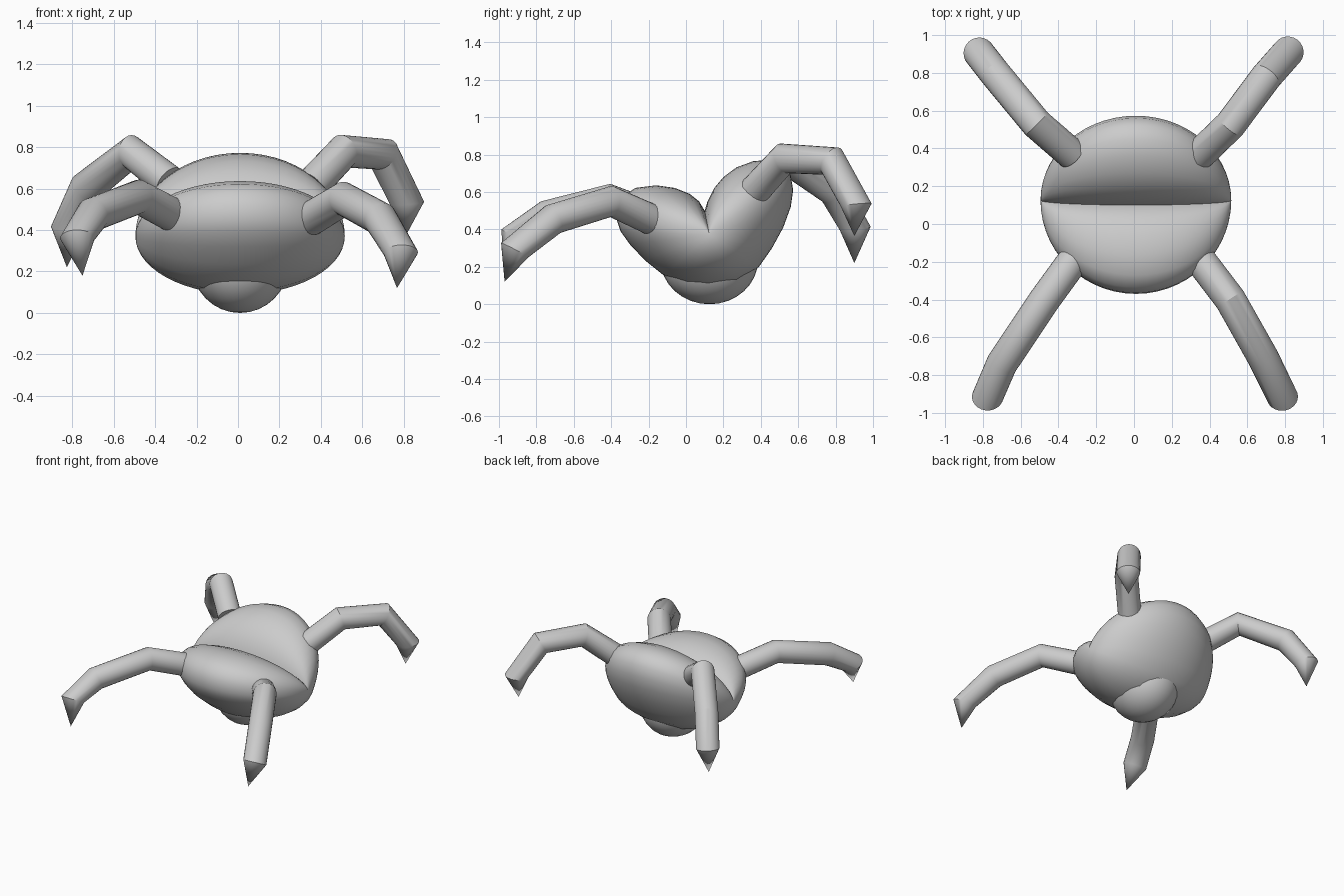
import bpy, bmesh
from math import sin, cos, pi
from mathutils import Vector

if "Cube" in bpy.data.objects:
    bpy.data.objects.remove(bpy.data.objects["Cube"])


def make_object(name, bm, angle):
    bmesh.ops.recalc_face_normals(bm, faces=bm.faces)
    mesh = bpy.data.meshes.new(name)
    bm.to_mesh(mesh)
    bm.free()
    ob = bpy.data.objects.new(name, mesh)
    bpy.context.collection.objects.link(ob)
    bpy.ops.object.select_all(action='DESELECT')
    ob.select_set(True)
    bpy.context.view_layer.objects.active = ob
    bpy.ops.object.shade_smooth_by_angle(angle=angle)
    return ob


def skin(bm, rings):
    for a, b in zip(rings, rings[1:]):
        n = len(a)
        for i in range(n):
            j = (i + 1) % n
            bm.faces.new((a[i], a[j], b[j], b[i]))


def fan(bm, ring, tip):
    v = bm.verts.new(tip)
    for i in range(len(ring)):
        bm.faces.new((ring[i], ring[(i + 1) % len(ring)], v))


# Folded body: side profile (y, z) shrinking elliptically towards each side
profile = [(-.37, .45), (-.365, .52), (-.335, .58), (-.27, .622), (-.16, .636),
           (-.06, .622), (.02, .59), (.07, .55), (.10, .50), (.115, .55),
           (.15, .62), (.20, .68), (.27, .732), (.36, .765), (.45, .772),
           (.52, .745), (.56, .69), (.573, .61), (.56, .52), (.52, .41),
           (.46, .30), (.39, .20), (.28, .12), (.12, .09), (0, .105),
           (-.12, .155), (-.22, .235), (-.30, .32), (-.35, .39)]
mid = Vector((.01, .125, .37))
bm = bmesh.new()
rings = []
steps = 28
for k in range(1, steps):
    t = pi * k / steps
    f = sin(t)
    rings.append([bm.verts.new((mid.x - .505 * cos(t),
                                mid.y + (y - mid.y) * f,
                                mid.z + (z - mid.z) * f)) for y, z in profile])
skin(bm, rings)
fan(bm, rings[0], mid - Vector((.505, 0, 0)))
fan(bm, rings[-1], mid + Vector((.505, 0, 0)))
make_object("folded_body", bm, .75)

# Rounded belly bump under the body
bm = bmesh.new()
bmesh.ops.create_uvsphere(bm, u_segments=32, v_segments=16, radius=1)
bmesh.ops.scale(bm, vec=(.235, .262, .24), verts=bm.verts)
bmesh.ops.translate(bm, vec=(.01, .125, .24), verts=bm.verts)
make_object("belly_bump", bm, .75)


def leg(name, points, radius=.083, sides=24):
    """Mitred tube along the joints, closed by a pointed claw at the last one."""
    p = [Vector(q) for q in points]
    d = [(b - a).normalized() for a, b in zip(p, p[1:])]
    axis = d[0]
    u = axis.orthogonal().normalized()
    bm = bmesh.new()
    rings = []
    for i in range(len(p) - 1):
        if i == 0:
            n = d[0]
        elif i == len(p) - 2:
            n = (d[i] * .7 + d[i - 1] * .3).normalized()
        else:
            n = (d[i - 1] + d[i]).normalized()
        u = axis.rotation_difference(n) @ u
        axis = n
        w = n.cross(u)
        rings.append([bm.verts.new(p[i] + radius * (u * cos(2 * pi * s / sides)
                                                    + w * sin(2 * pi * s / sides)))
                      for s in range(sides)])
    skin(bm, rings)
    bm.faces.new(rings[0])
    fan(bm, rings[-1], p[-1])
    make_object(name, bm, .5)


# Four jointed legs, each with its own pose: root, knee, shin, ankle, claw tip
leg("front_right_leg", [(.35, -.19, .455), (.51, -.40, .55), (.685, -.71, .455),
                        (.785, -.915, .29), (.767, -.97, .12)])
leg("front_left_leg", [(-.32, -.19, .475), (-.48, -.41, .56), (-.70, -.74, .475),
                       (-.775, -.915, .36), (-.75, -.975, .18)])
leg("back_right_leg", [(.35, .37, .61), (.51, .525, .78), (.70, .78, .765),
                       (.815, .91, .53), (.805, .90, .365)])
leg("back_left_leg", [(-.33, .37, .63), (-.515, .53, .775), (-.73, .79, .605),
                      (-.82, .905, .405), (-.825, .90, .22)])
